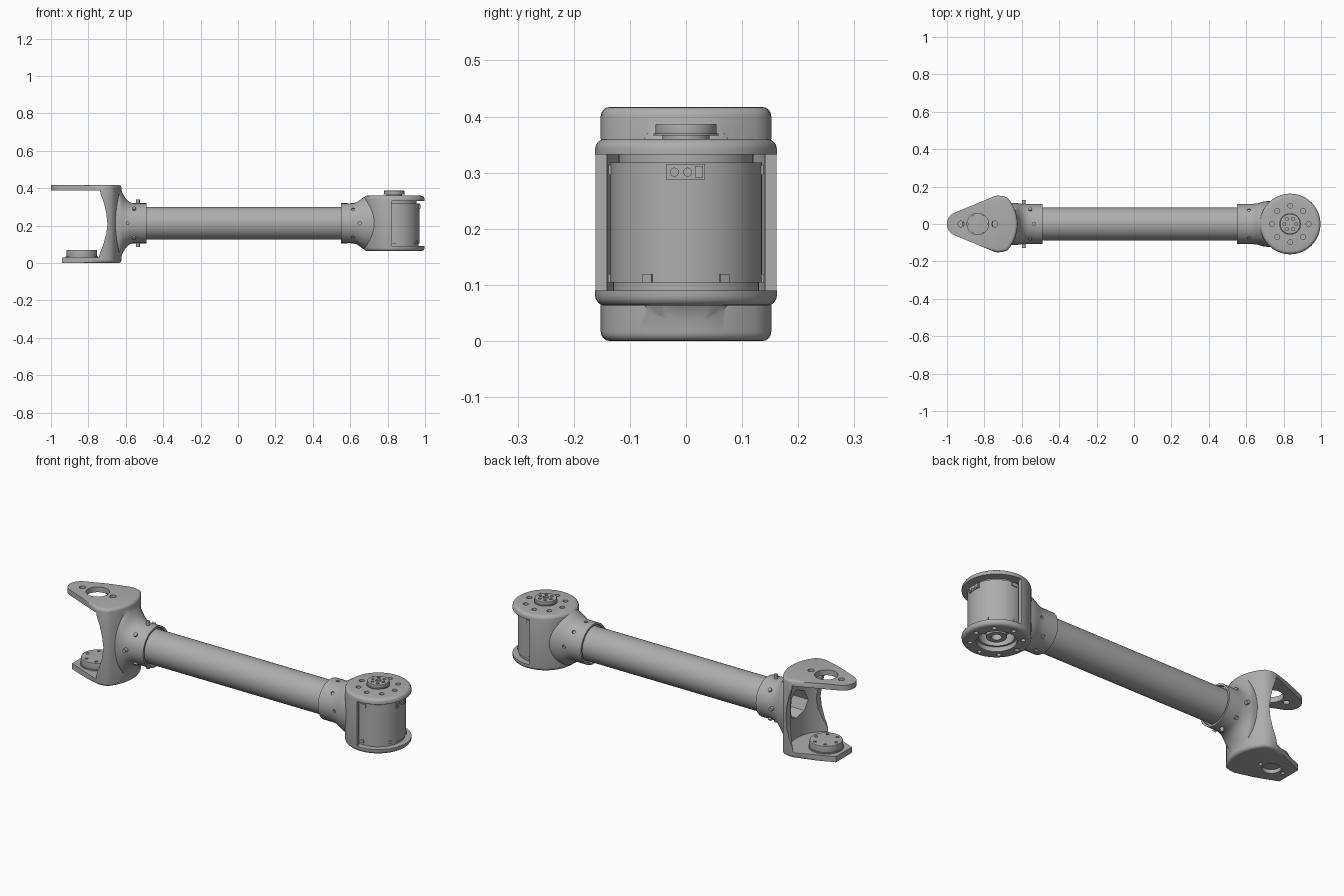
import bpy, bmesh, math
from mathutils import Vector, Matrix

if "Cube" in bpy.data.objects:
    bpy.data.objects.remove(bpy.data.objects["Cube"])

grey = bpy.data.materials.new("grey metal")
grey.use_nodes = True
COL = (0.42, 0.42, 0.42, 1)
grey.diffuse_color = COL
grey.node_tree.nodes["Principled BSDF"].inputs["Base Color"].default_value = COL

AXIS_Z = 0.2125          # height of the tube axis
FORK_X, HEAD_X = -0.835, 0.835   # the two joint axes
UP = Vector((0, 0, 1))


def finish(name, bm):
    bmesh.ops.recalc_face_normals(bm, faces=bm.faces)
    me = bpy.data.meshes.new(name)
    bm.to_mesh(me)
    bm.free()
    ob = bpy.data.objects.new(name, me)
    bpy.context.collection.objects.link(ob)
    me.materials.append(grey)
    return ob


def rod(name, start, end, r, seg=24, bevel=0):
    """Cylinder between two points."""
    a, b = Vector(start), Vector(end)
    bm = bmesh.new()
    m = Matrix.Translation((a + b) / 2) @ (b - a).to_track_quat('Z', 'Y').to_matrix().to_4x4()
    bmesh.ops.create_cone(bm, cap_ends=True, segments=seg, radius1=r, radius2=r,
                          depth=(b - a).length, matrix=m)
    if bevel:
        rims = [e for e in bm.edges if any(len(f.verts) > 4 for f in e.link_faces)]
        bmesh.ops.bevel(bm, geom=rims, offset=bevel, segments=4, profile=0.5, affect='EDGES')
    return finish(name, bm)


def disc(name, x, z0, z1, r, seg=64, y=0, bevel=0):
    return rod(name, (x, y, z0), (x, y, z1), r, seg, bevel)


def box(name, lo, hi):
    bm = bmesh.new()
    size = [b - a for a, b in zip(lo, hi)]
    mid = [(a + b) / 2 for a, b in zip(lo, hi)]
    bmesh.ops.create_cube(bm, size=1, matrix=Matrix.Translation(mid) @ Matrix.Diagonal((*size, 1)))
    return finish(name, bm)


def prism(name, pts, lo, hi, along, round_from=None):
    """Extrude a 2D outline along y or z, with optional rounded rims."""
    put = (lambda p, t: (p[0], t, p[1])) if along == 'y' else (lambda p, t: (p[0], p[1], t))
    bm = bmesh.new()
    face = bm.faces.new([bm.verts.new(put(p, lo)) for p in pts])
    new = bmesh.ops.extrude_face_region(bm, geom=[face])["geom"]
    shift = Vector(put((0, 0), hi - lo))
    bmesh.ops.translate(bm, vec=shift, verts=[v for v in new if isinstance(v, bmesh.types.BMVert)])
    if round_from is not None:
        rims = [e for e in bm.edges if abs(e.verts[0].co.z - e.verts[1].co.z) < 1e-5
                and all(v.co.x > round_from for v in e.verts)]
        bmesh.ops.bevel(bm, geom=rims, offset=0.016, segments=4, profile=0.5, affect='EDGES')
    return finish(name, bm)


def loft(name, sections, seg=64):
    """Ellipses (x, half width, half height) joined along x."""
    bm = bmesh.new()
    rings = []
    for x, ry, rz in sections:
        rings.append([bm.verts.new((x, ry * math.cos(t), AXIS_Z + rz * math.sin(t)))
                      for t in (math.tau * i / seg for i in range(seg))])
    for a, b in zip(rings, rings[1:]):
        for i in range(seg):
            j = (i + 1) % seg
            bm.faces.new((a[i], a[j], b[j], b[i]))
    bm.faces.new(rings[0])
    bm.faces.new(rings[-1])
    return finish(name, bm)


def combine(ob, others, op='DIFFERENCE'):
    for other in others:
        bpy.context.view_layer.objects.active = ob
        mod = ob.modifiers.new("join", 'BOOLEAN')
        mod.operation, mod.object, mod.solver = op, other, 'EXACT'
        bpy.ops.object.modifier_apply(modifier=mod.name)
        bpy.data.objects.remove(other)


def ring_holes(x, z0, z1, dist, r, count):
    return [disc("hole", x + dist * math.cos(t), z0, z1, r, 16, dist * math.sin(t))
            for t in (math.tau * i / count for i in range(count))]


def radial(name, x, deg, r0, r1, r):
    """Small cylinder standing out from the tube axis."""
    d = Vector((0, math.cos(math.radians(deg)), math.sin(math.radians(deg))))
    c = Vector((x, 0, AXIS_Z))
    return rod(name, c + d * r0, c + d * r1, r, 16)


# Main tube
rod("tube", (-0.56, 0, AXIS_Z), (0.62, 0, AXIS_Z), 0.088, 64)

# Fork: teardrop block blended into a collar, then hollowed
half = [(-0.935 + 0.065 * math.cos(math.radians(a)), 0.065 * math.sin(math.radians(a)))
        for a in range(180, 109, -10)]
half += [(-0.75, 0.147), (-0.732, 0.152), (-0.705, 0.15)]
half += [(FORK_X + 0.212 * math.cos(math.radians(a)), 0.212 * math.sin(math.radians(a)))
         for a in range(42, -1, -6)]
outline = half + [(x, -y) for x, y in half[-2:0:-1]]
fork = prism("fork", outline, 0, 0.417, 'z', round_from=-0.76)
combine(fork, [loft("fork_collar", [
    (-0.49, 0.107, 0.107), (-0.56, 0.107, 0.107), (-0.58, 0.107, 0.113), (-0.6, 0.108, 0.131),
    (-0.615, 0.11, 0.156), (-0.626, 0.112, 0.182), (-0.634, 0.112, 0.198), (-0.7, 0.112, 0.2)])], 'UNION')
mouth = [(-1.1, 0.03), (-0.745, 0.03), (-0.738, 0.055), (-0.72, 0.1), (-0.704, 0.155), (-0.698, 0.21),
         (-0.704, 0.265), (-0.718, 0.325), (-0.735, 0.37), (-0.738, 0.388), (-1.1, 0.388)]
combine(fork, [
    prism("mouth_cutter", mouth, -0.3, 0.3, 'y'),
    disc("pocket_cutter", FORK_X, 0.03, 0.388, 0.176, 96),
    rod("bore_cutter", (-0.72, 0, AXIS_Z), (-0.575, 0, AXIS_Z), 0.075, 8),
    rod("socket_cutter", (-0.51, 0, AXIS_Z), (-0.4, 0, AXIS_Z), 0.097, 64),
    box("toe_cutter", (-1.1, -0.3, -0.1), (-0.94, 0.3, 0.1)),
    disc("bearing_cutter", FORK_X, 0.3, 0.5, 0.057),
    disc("shaft_cutter", FORK_X, -0.1, 0.02, 0.045)])
for dx in (-0.09, 0.09):
    combine(fork, [disc("pin_cutter", FORK_X + dx, 0.3, 0.5, 0.016, 24),
                   disc("pin_cutter", FORK_X + dx * 0.75, -0.1, 0.015, 0.01, 24)])

# Drive hub on the lower fork arm
disc("fork_hub_base", FORK_X, 0.02, 0.036, 0.086)
hub = disc("fork_hub", FORK_X, 0.03, 0.07, 0.081, bevel=0.003)
combine(hub, ring_holes(FORK_X, 0.055, 0.1, 0.06, 0.008, 6))

# Screws around the fork collar
for deg in range(0, 360, 45):
    x = -0.555 if deg % 90 else (-0.59 if deg % 180 == 0 else -0.535)
    radial("collar_screw", x, deg, 0.09, 0.127 if deg % 90 == 0 else 0.116, 0.01)

# Joint head: round housing blended into the other collar
head = disc("joint_housing", HEAD_X, 0.063, 0.36, 0.162, 96, bevel=0.018)
combine(head, [loft("head_collar", [
    (0.55, 0.107, 0.107), (0.615, 0.107, 0.107), (0.635, 0.108, 0.113), (0.652, 0.109, 0.124),
    (0.667, 0.112, 0.136), (0.685, 0.118, 0.144), (0.71, 0.122, 0.147), (0.76, 0.122, 0.147)])], 'UNION')
combine(head, [
    box("window_cutter", (0.82, -0.3, 0.09), (1.2, 0.3, 0.332)),
    disc("cavity_cutter", HEAD_X, 0.09, 0.332, 0.142, 96),
    rod("socket_cutter", (0.4, 0, AXIS_Z), (0.565, 0, AXIS_Z), 0.097, 64),
    disc("base_cutter", HEAD_X, 0, 0.1, 0.095)])
combine(head, ring_holes(HEAD_X, 0.345, 0.4, 0.098, 0.013, 8)
        + ring_holes(HEAD_X, 0, 0.08, 0.124, 0.011, 8))
combine(head, [radial("screw_cutter", 0.615 if deg % 90 else (0.65 if deg % 180 == 0 else 0.595),
                      deg, 0.1, 0.14, 0.009) for deg in range(0, 360, 45)])

# Motor inside the housing
motor = disc("motor", HEAD_X, 0.104, 0.318, 0.135)
combine(motor, [disc("motor_cutter", HEAD_X, 0, 0.14, 0.085)])
lower = disc("motor_lower_rim", HEAD_X, 0.088, 0.106, 0.13)
combine(lower, [disc("rim_cutter", HEAD_X, 0, 0.2, 0.085)])
disc("motor_upper_rim", HEAD_X, 0.316, 0.335, 0.12)
core = disc("motor_core", HEAD_X, 0.085, 0.15, 0.048, 48)
combine(core, [disc("core_cutter", HEAD_X, 0, 0.12, 0.025, 32)])

# Connector panel and clips on the motor
box("connector_panel", (0.95, -0.036, 0.288), (0.973, 0.034, 0.315))
for y in (-0.021, 0.003):
    rod("connector_plug", (0.96, y, 0.301), (0.976, y, 0.301), 0.008, 16)
box("connector_slot", (0.96, 0.016, 0.291), (0.976, 0.03, 0.312))
for deg in (-90, -30, 30, 90):
    t = math.radians(deg)
    clip = box("motor_clip", (0.125, -0.009, 0.104), (0.139, 0.009, 0.119))
    clip.data.transform(Matrix.Translation((HEAD_X, 0, 0)) @ Matrix.Rotation(t, 4, 'Z'))
for y in (-1, 1):
    box("upper_clip", (0.825, y * 0.13 - 0.008, 0.296), (0.855, y * 0.13 + 0.008, 0.314))

# Output hub on top of the head
disc("output_neck", HEAD_X, 0.35, 0.37, 0.042)
disc("output_rim", HEAD_X, 0.366, 0.37, 0.058)
out = disc("output_hub", HEAD_X, 0.368, 0.387, 0.054, bevel=0.002)
combine(out, ring_holes(HEAD_X, 0.376, 0.4, 0.032, 0.008, 6)
        + [disc("centre_cutter", HEAD_X, 0.38, 0.4, 0.014, 24)])

# Smooth shading with sharp edges kept
bpy.ops.object.select_all(action='DESELECT')
for ob in bpy.context.collection.objects:
    if ob.type == 'MESH':
        ob.select_set(True)
        bpy.context.view_layer.objects.active = ob
bpy.ops.object.shade_smooth_by_angle(angle=math.radians(35))
